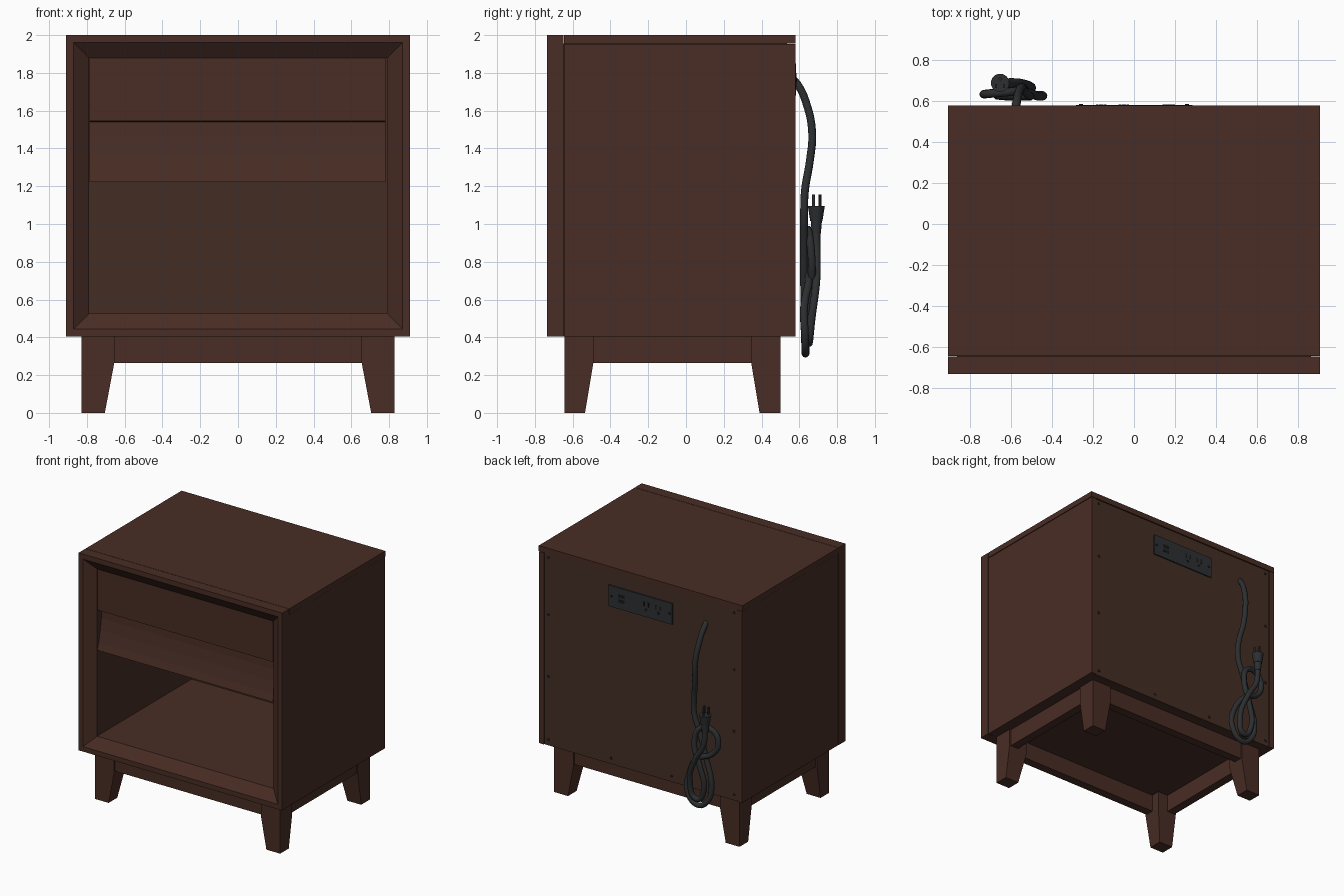
import bpy, bmesh
from mathutils import Vector

if "Cube" in bpy.data.objects:
    bpy.data.objects.remove(bpy.data.objects["Cube"])


def material(name, rgb):
    m = bpy.data.materials.new(name)
    m.use_nodes = True
    m.diffuse_color = (*rgb, 1)
    bsdf = m.node_tree.nodes["Principled BSDF"]
    bsdf.inputs["Base Color"].default_value = (*rgb, 1)
    bsdf.inputs["Roughness"].default_value = 0.6
    return m


WOOD = material("walnut brown", (0.065, 0.026, 0.018))
BACK = material("back board brown", (0.056, 0.027, 0.017))
SCREW = material("dark screw brown", (0.025, 0.012, 0.009))
RUBBER = material("charcoal rubber", (0.025, 0.028, 0.03))
BLACK = material("socket black", (0.009, 0.01, 0.011))


def finish(name, bm, mat):
    bmesh.ops.recalc_face_normals(bm, faces=bm.faces)
    mesh = bpy.data.meshes.new(name)
    bm.to_mesh(mesh)
    bm.free()
    mesh.materials.append(mat)
    ob = bpy.data.objects.new(name, mesh)
    bpy.context.collection.objects.link(ob)
    return ob


def box(name, x, y, z, mat=WOOD):
    """Box from (min, max) pairs."""
    bm = bmesh.new()
    bmesh.ops.create_cube(bm, size=1)
    for v in bm.verts:
        v.co = [r[0] if c < 0 else r[1] for c, r in zip(v.co, (x, y, z))]
    return finish(name, bm, mat)


def loft(name, rings, mat=WOOD, closed=False):
    """Skin matching rings of points; cap the ends unless closed."""
    bm = bmesh.new()
    loops = [[bm.verts.new(p) for p in ring] for ring in rings]
    pairs = list(zip(loops, loops[1:]))
    if closed:
        pairs.append((loops[-1], loops[0]))
    else:
        bm.faces.new(loops[0])
        bm.faces.new(loops[-1])
    for a, b in pairs:
        for i in range(len(a)):
            j = (i + 1) % len(a)
            bm.faces.new((a[i], a[j], b[j], b[i]))
    return finish(name, bm, mat)


def cylinder(name, centre, radius, depth, mat, axis="Y", top=None, sides=24):
    bm = bmesh.new()
    bmesh.ops.create_cone(bm, cap_ends=True, segments=sides, radius1=radius,
                          radius2=radius if top is None else top, depth=depth)
    for v in bm.verts:
        x, y, z = v.co
        v.co = Vector((x, z, y) if axis == "Y" else (x, y, z)) + Vector(centre)
    return finish(name, bm, mat)


# Mitred front frame with a bevelled inner lip
def frame_ring(inset, y):
    w, lo, hi = 0.91 - inset, 0.405 + inset, 2 - inset
    return [(-w, y, lo), (w, y, lo), (w, y, hi), (-w, y, hi)]


loft("front_frame", [frame_ring(0, -0.648), frame_ring(0, -0.735),
                     frame_ring(0.04, -0.735), frame_ring(0.122, -0.672),
                     frame_ring(0.122, -0.648)], closed=True)

# Cabinet shell
box("top_panel", (-0.91, 0.91), (-0.645, 0.58), (1.955, 2))
box("top_filler", (-0.865, 0.865), (-0.648, 0.535), (1.88, 1.955))
box("cabinet_floor", (-0.865, 0.865), (-0.648, 0.535), (0.405, 0.527))
for side, s in (("left", 1), ("right", -1)):
    box(side + "_side_panel", sorted((s * 0.865, s * 0.907)), (-0.645, 0.58), (0.405, 1.952))
    box(side + "_inner_wall", sorted((s * 0.79, s * 0.865)), (-0.648, 0.535), (0.527, 1.88))

# Back board with a round cable hole
back = box("back_board", (-0.862, 0.862), (0.535, 0.573), (0.405, 1.952), BACK)
cutter = cylinder("cable_hole_cutter", (-0.58, 0.56, 1.8), 0.075, 0.2, BACK)
cutter.hide_render = True
cutter.hide_viewport = True
cut = back.modifiers.new("cable_hole", "BOOLEAN")
cut.operation = "DIFFERENCE"
cut.object = cutter

# Drawer with a scooped lower face
profile = [(-0.67, 1.878), (-0.67, 1.545), (-0.615, 1.54), (-0.62, 1.46),
           (-0.634, 1.37), (-0.654, 1.28), (-0.672, 1.222), (0.52, 1.222), (0.52, 1.878)]
loft("drawer", [[(x, y, z) for y, z in profile] for x in (-0.787, 0.78)])

# Tapered legs: straight block above, inner faces sloping below
MID = -0.0725
for xn, sx in (("left", 1), ("right", -1)):
    for yn, sy in (("front", -1), ("back", 1)):
        rings = []
        for z, ix, iy in ((0, 0.705, 0.462), (0.265, 0.655, 0.418), (0.405, 0.655, 0.418)):
            rings.append([(sx * x, MID + sy * y, z) for x, y in
                          ((ix, iy), (0.828, iy), (0.828, 0.572), (ix, 0.572))])
        loft(f"{yn}_{xn}_leg", rings)

# Apron rails between the legs
for name, s in (("front", -1), ("back", 1)):
    box(name + "_apron", (-0.655, 0.655),
        sorted((MID + s * 0.49, MID + s * 0.56)), (0.265, 0.405))
for name, s in (("left", 1), ("right", -1)):
    box(name + "_apron", sorted((s * 0.745, s * 0.815)),
        (MID - 0.418, MID + 0.418), (0.265, 0.405))

# Screws around the back board
spots = [(s * 0.83, z) for s in (-1, 1) for z in (0.45, 0.96, 1.46, 1.92)]
spots += [(s * 0.27, 0.45) for s in (-1, 1)]
for x, z in spots:
    cylinder("back_screw", (x, 0.574, z), 0.011, 0.008, SCREW, sides=10)

# Power panel with charging ports and two sockets
box("power_panel", (-0.283, 0.285), (0.57, 0.583), (1.68, 1.85), RUBBER)
for x in (-0.26, 0.26):
    cylinder("panel_screw", (x, 0.584, 1.765), 0.01, 0.006, BLACK, sides=10)
for z in (1.745, 1.785):
    box("charging_port", (0.14, 0.2), (0.58, 0.585), (z - 0.012, z + 0.012), BLACK)
for x in (-0.05, -0.16):
    for dx in (-0.02, 0.02):
        box("socket_slot", (x + dx - 0.006, x + dx + 0.006), (0.58, 0.585), (1.765, 1.8), BLACK)
    cylinder("socket_ground", (x, 0.583, 1.738), 0.011, 0.005, BLACK, sides=10)

# Power cord hanging from the hole and coiled in a figure of eight
path = [(-0.58, 0.53, 1.8), (-0.575, 0.59, 1.74), (-0.565, 0.64, 1.63),
        (-0.55, 0.668, 1.48), (-0.54, 0.655, 1.33), (-0.515, 0.63, 1.18),
        (-0.51, 0.625, 1.05), (-0.56, 0.625, 0.9), (-0.62, 0.625, 0.7),
        (-0.67, 0.63, 0.5), (-0.63, 0.632, 0.36), (-0.54, 0.632, 0.315),
        (-0.455, 0.63, 0.4), (-0.47, 0.625, 0.56), (-0.56, 0.65, 0.7),
        (-0.69, 0.64, 0.77), (-0.735, 0.635, 0.87), (-0.68, 0.64, 0.96),
        (-0.58, 0.65, 0.95), (-0.54, 0.665, 0.82), (-0.59, 0.665, 0.65),
        (-0.62, 0.655, 0.47), (-0.55, 0.65, 0.37), (-0.5, 0.665, 0.5),
        (-0.56, 0.69, 0.7), (-0.64, 0.692, 0.84), (-0.655, 0.69, 0.97)]
curve = bpy.data.curves.new("power_cord", "CURVE")
curve.dimensions = "3D"
curve.bevel_depth = 0.021
curve.bevel_resolution = 3
curve.resolution_u = 6
curve.use_fill_caps = True
spline = curve.splines.new("BEZIER")
spline.bezier_points.add(len(path) - 1)
for point, co in zip(spline.bezier_points, path):
    point.co = co
    point.handle_left_type = point.handle_right_type = "AUTO"
curve.materials.append(RUBBER)
bpy.context.collection.objects.link(bpy.data.objects.new("power_cord", curve))

# Plug with three prongs pointing up
PX, PY = -0.655, 0.69
rounded = [cylinder("plug_collar", (PX, PY, 0.985), 0.024, 0.07, RUBBER, "Z", 0.03),
           cylinder("plug_body", (PX, PY, 1.055), 0.032, 0.08, RUBBER, "Z", 0.045),
           cylinder("ground_prong", (PX, PY + 0.02, 1.125), 0.008, 0.06, RUBBER, "Z", sides=10)]
for dx in (-0.02, 0.02):
    box("flat_prong", (PX + dx - 0.004, PX + dx + 0.004), (PY - 0.024, PY - 0.006),
        (1.09, 1.155), RUBBER)

# Smooth the round parts, keeping their rims sharp
bpy.ops.object.select_all(action="DESELECT")
for ob in rounded:
    ob.select_set(True)
bpy.context.view_layer.objects.active = rounded[0]
bpy.ops.object.shade_smooth_by_angle()
